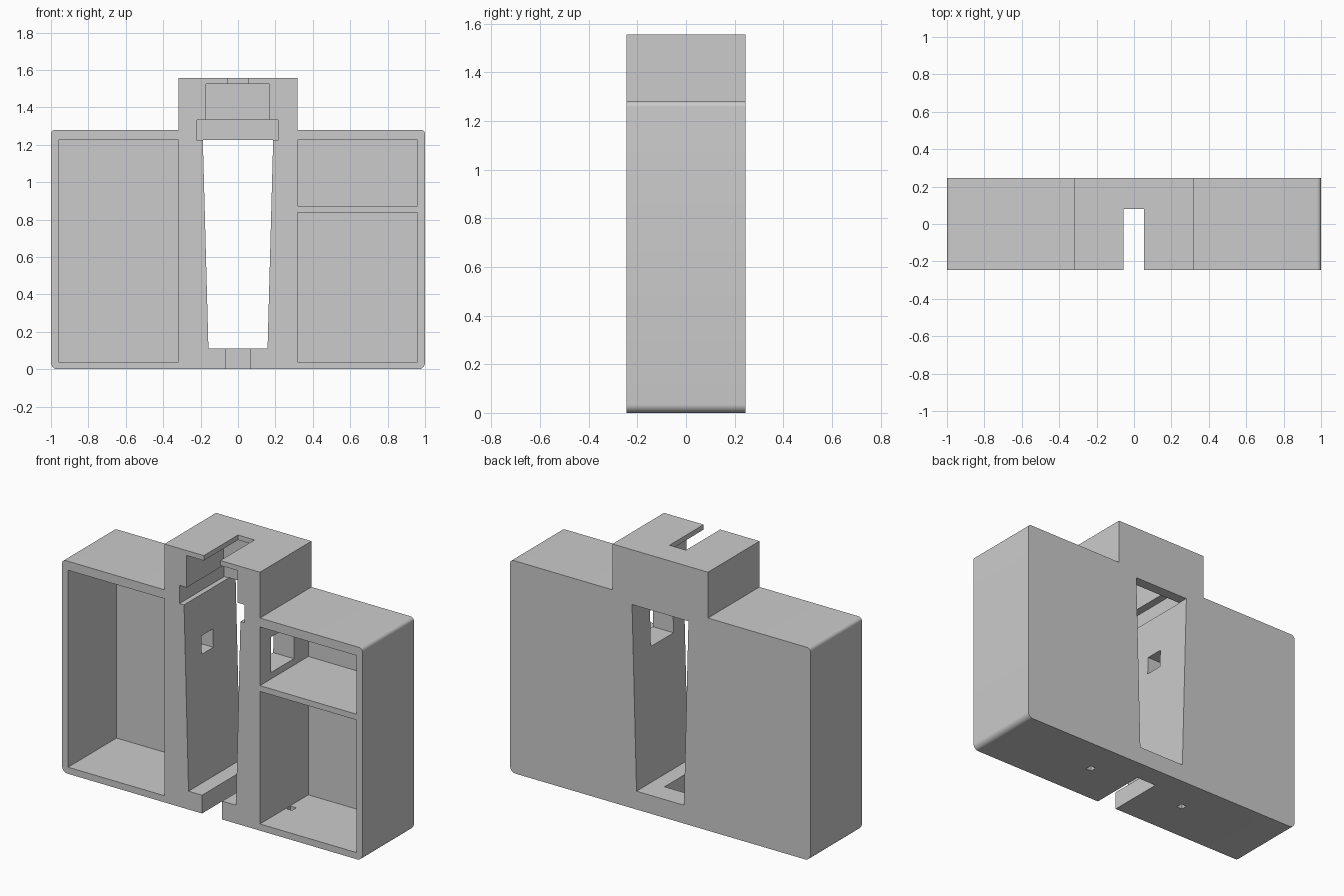
import bpy
import bmesh
import math

if "Cube" in bpy.data.objects:
    bpy.data.objects.remove(bpy.data.objects["Cube"], do_unlink=True)

HALF_Y = 0.245
FRONT = -0.5      # cutters start ahead of the front face
BACK = 0.5

gray = bpy.data.materials.new("plain gray")
gray.use_nodes = True
color = (0.6, 0.6, 0.6, 1.0)
gray.diffuse_color = color
gray.node_tree.nodes["Principled BSDF"].inputs["Base Color"].default_value = color


def extrude_profile(name, points, y0, y1):
    """Solid made from an x-z outline pushed along y."""
    bm = bmesh.new()
    face = bm.faces.new([bm.verts.new((x, y0, z)) for x, z in points])
    result = bmesh.ops.extrude_face_region(bm, geom=[face])
    moved = [v for v in result["geom"] if isinstance(v, bmesh.types.BMVert)]
    bmesh.ops.translate(bm, verts=moved, vec=(0, y1 - y0, 0))
    bmesh.ops.recalc_face_normals(bm, faces=bm.faces)
    mesh = bpy.data.meshes.new(name)
    bm.to_mesh(mesh)
    bm.free()
    mesh.materials.append(gray)
    obj = bpy.data.objects.new(name, mesh)
    bpy.context.collection.objects.link(obj)
    return obj


def box(name, x0, x1, y0, y1, z0, z1):
    return extrude_profile(name, [(x0, z0), (x1, z0), (x1, z1), (x0, z1)], y0, y1)


def arc(cx, cz, radius, start):
    """Quarter round corner, counter-clockwise from the start angle."""
    steps = 8
    angles = [math.radians(start + 90 * i / steps) for i in range(steps + 1)]
    return [(cx + radius * math.cos(a), cz + radius * math.sin(a)) for a in angles]


# Body with raised centre block, rounded outer corners
low, high = 0.035, 0.022
top, tower, tower_x = 1.28, 1.556, 0.318
right_half = (arc(1 - low, low, low, 270) + arc(1 - high, top - high, high, 0)
              + [(tower_x, top), (tower_x, tower)])
outline = right_half + [(-x, z) for x, z in reversed(right_half)]
body = extrude_profile("holder_body", outline, -HALF_Y, HALF_Y)

cutters = [
    # Storage pockets open at the front
    box("tall_pocket", -0.96, -0.318, FRONT, 0.215, 0.04, 1.226),
    box("lower_pocket", 0.318, 0.96, FRONT, 0.215, 0.04, 0.838),
    box("upper_pocket", 0.318, 0.96, FRONT, 0.215, 0.873, 1.226),
    # Tapered opening through the middle
    extrude_profile("tapered_opening",
                    [(-0.158, 0.11), (0.158, 0.11), (0.188, 1.226), (-0.188, 1.226)],
                    FRONT, BACK),
    # Stepped recess above the opening, with a slotted lip
    box("wide_recess", -0.218, 0.215, FRONT, 0.18, 1.224, 1.333),
    box("upper_recess", -0.17, 0.168, FRONT, 0.105, 1.3, 1.526),
    box("top_slot", -0.056, 0.054, FRONT, 0.08, 1.5, 1.7),
    # Slot through the floor of the opening
    box("bottom_slot", -0.068, 0.066, FRONT, 0.11, -0.1, 0.2),
    # Side windows into the pockets
    box("small_window", -0.4, -0.1, -0.09, 0.02, 0.87, 0.98),
    box("large_window", 0.1, 0.4, -0.138, 0.078, 0.912, 1.125),
    # Small cable holes in the floor
    box("floor_hole_right", -0.36, -0.322, 0.0, 0.04, -0.1, 0.1),
    box("floor_hole_left", 0.322, 0.36, 0.0, 0.04, -0.1, 0.1),
]

bpy.ops.object.select_all(action="DESELECT")
body.select_set(True)
bpy.context.view_layer.objects.active = body
for cutter in cutters:
    cutter.hide_render = True
    cut = body.modifiers.new(cutter.name, "BOOLEAN")
    cut.operation = "DIFFERENCE"
    cut.solver = "EXACT"
    cut.object = cutter
    bpy.ops.object.modifier_apply(modifier=cut.name)
for cutter in cutters:
    bpy.data.objects.remove(cutter, do_unlink=True)

# Smooth rounded corners, sharp edges elsewhere
bpy.ops.object.shade_smooth_by_angle(angle=math.radians(30))
